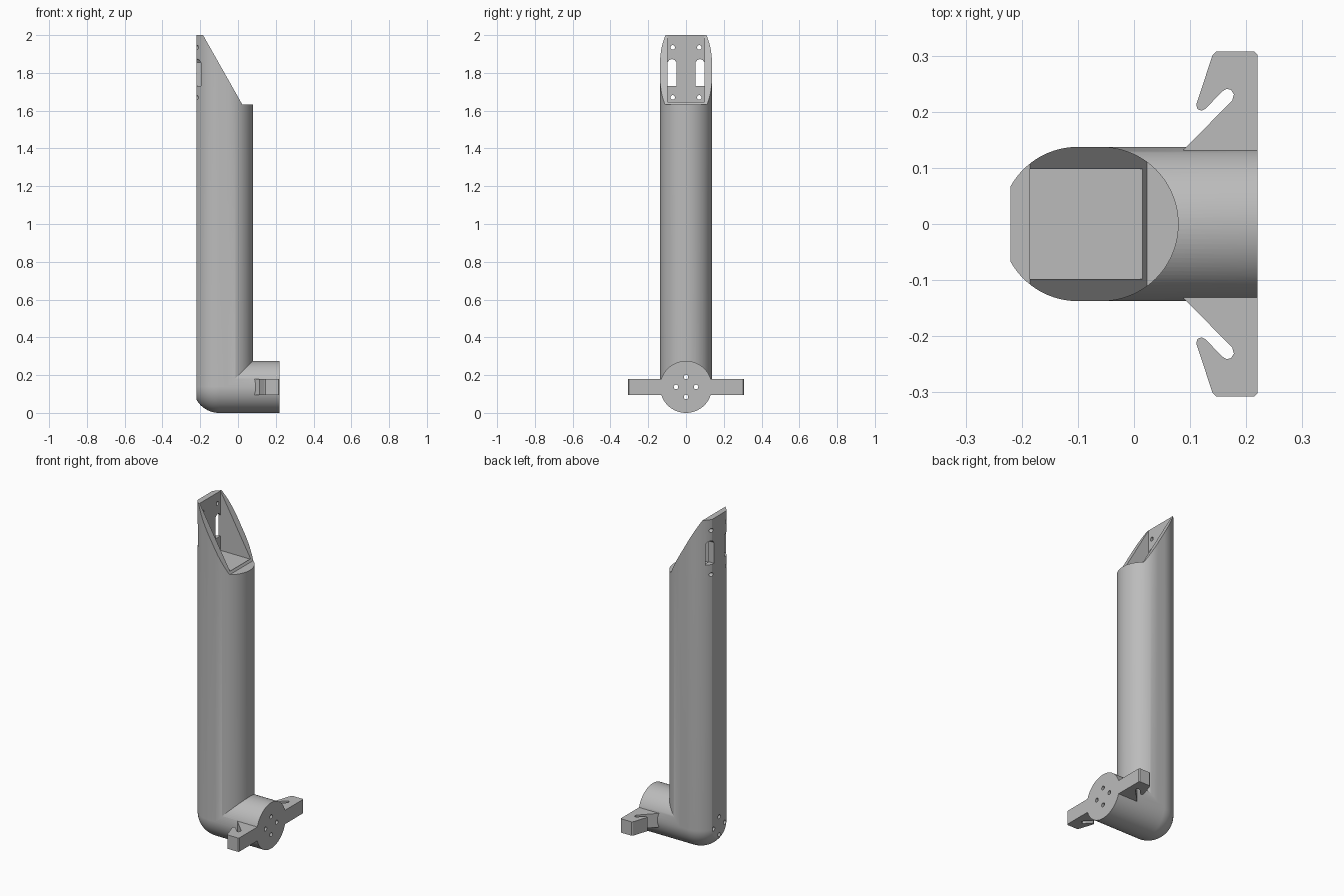
import bpy, bmesh
from math import sin, cos, pi, radians

cube = bpy.data.objects.get("Cube")
if cube:
    bpy.data.objects.remove(cube, do_unlink=True)

grey = bpy.data.materials.new("light_grey")
grey.use_nodes = True
colour = (0.5, 0.5, 0.5, 1)
grey.diffuse_color = colour
grey.node_tree.nodes["Principled BSDF"].inputs["Base Color"].default_value = colour

R = 0.1375           # radius of both tubes
BACK, END = -0.22, 0.22
REAR, FORE = -0.1, -0.058   # centres of the column's two rounded sides


def make_object(name, bm):
    bmesh.ops.recalc_face_normals(bm, faces=bm.faces)
    mesh = bpy.data.meshes.new(name)
    bm.to_mesh(mesh)
    bm.free()
    mesh.materials.append(grey)
    obj = bpy.data.objects.new(name, mesh)
    bpy.context.collection.objects.link(obj)
    return obj


def prism(name, points, direction):
    """Close a 3D outline and extrude it along a direction."""
    bm = bmesh.new()
    face = bm.faces.new([bm.verts.new(p) for p in points])
    new = bmesh.ops.extrude_face_region(bm, geom=[face])["geom"]
    bmesh.ops.translate(bm, vec=direction,
                        verts=[v for v in new if isinstance(v, bmesh.types.BMVert)])
    return make_object(name, bm)


def box(x0, x1, y0, y1, z0, z1):
    return prism("cutter", [(x0, y0, z0), (x1, y0, z0), (x1, y1, z0), (x0, y1, z0)],
                 (0, 0, z1 - z0))


def hole(y, z, x0, x1, r=0.012):
    ring = [(x0, y + r * cos(k * pi / 12), z + r * sin(k * pi / 12)) for k in range(24)]
    return prism("cutter", ring, (x1 - x0, 0, 0))


def combine(target, tool, operation):
    mod = target.modifiers.new("combine", "BOOLEAN")
    mod.operation, mod.solver, mod.object = operation, "EXACT", tool
    bpy.context.view_layer.objects.active = target
    bpy.ops.object.modifier_apply(modifier=mod.name)
    bpy.data.objects.remove(tool, do_unlink=True)


def smooth(obj):
    bpy.ops.object.select_all(action="DESELECT")
    obj.select_set(True)
    bpy.context.view_layer.objects.active = obj
    bpy.ops.object.shade_smooth_by_angle(angle=radians(25))


# Upright column: two half rounds joined by straight sides
N = 48
outline = [(FORE + R * cos(a), R * sin(a), R)
           for a in (-pi / 2 + pi * k / N for k in range(N + 1))]
outline += [(REAR + R * cos(a), R * sin(a), R)
            for a in (pi / 2 + pi * k / N for k in range(N + 1))]
body = prism("elbow_body", outline, (0, 0, 2 - R))

# Base tube: a profile with a round rear end, turned about the x axis
bm = bmesh.new()
profile = [(REAR - R * cos(a), R * sin(a)) for a in (pi / 2 * k / 24 for k in range(25))]
profile += [(END, R), (END, 0)]
verts = [bm.verts.new((x, r, R)) for x, r in profile]
edges = [bm.edges.new(pair) for pair in zip(verts, verts[1:])]
bmesh.ops.spin(bm, geom=verts + edges, cent=(0, 0, R), axis=(1, 0, 0),
               angle=2 * pi, steps=2 * N, use_merge=True)
bmesh.ops.remove_doubles(bm, verts=bm.verts, dist=1e-5)
combine(body, make_object("base_tube", bm), "UNION")

# Flat back and slanted mouth
combine(body, box(-0.5, BACK, -0.5, 0.5, -0.5, 2.5), "DIFFERENCE")
mouth = [(-0.185, 2), (0.023, 1.632), (0.3, 1.632), (0.3, 2.2), (-0.185, 2.2)]
combine(body, prism("cutter", [(x, -0.4, z) for x, z in mouth], (0, 0.8, 0)), "DIFFERENCE")

# Square pocket in the mouth
combine(body, box(-0.185, 0.015, -0.098, 0.098, 1.643, 2.3), "DIFFERENCE")

# Slots with rounded tops, and screw holes, through the back wall
for side in (-1, 1):
    slot = [(0.098, 1.73), (0.098, 1.855), (0.088, 1.868), (0.074, 1.873),
            (0.06, 1.868), (0.05, 1.855), (0.05, 1.73)]
    combine(body, prism("cutter", [(-0.3, side * y, z) for y, z in slot], (0.14, 0, 0)),
            "DIFFERENCE")
    for z in (1.67, 1.935):
        combine(body, hole(side * 0.07, z, -0.3, -0.16), "DIFFERENCE")

# Four long holes through the base
for y, z in ((0.053, 0), (-0.053, 0), (0, 0.053), (0, -0.053)):
    combine(body, hole(y, R + z, -0.4, 0.4), "DIFFERENCE")
smooth(body)

# Hooked arms on each side of the base
hook = [(END, 0.125), (END, 0.302), (0.215, 0.307), (0.146, 0.307), (0.14, 0.301),
        (0.111, 0.213), (0.113, 0.205), (0.12, 0.202), (0.127, 0.205), (0.157, 0.236),
        (0.165, 0.241), (0.173, 0.239), (0.178, 0.231), (0.175, 0.22), (0.088, 0.132),
        (0.088, 0.125)]
for name, side in (("left_hook", 1), ("right_hook", -1)):
    arm = prism(name, [(x, side * y, 0.096) for x, y in hook], (0, 0, 0.083))
    smooth(arm)
